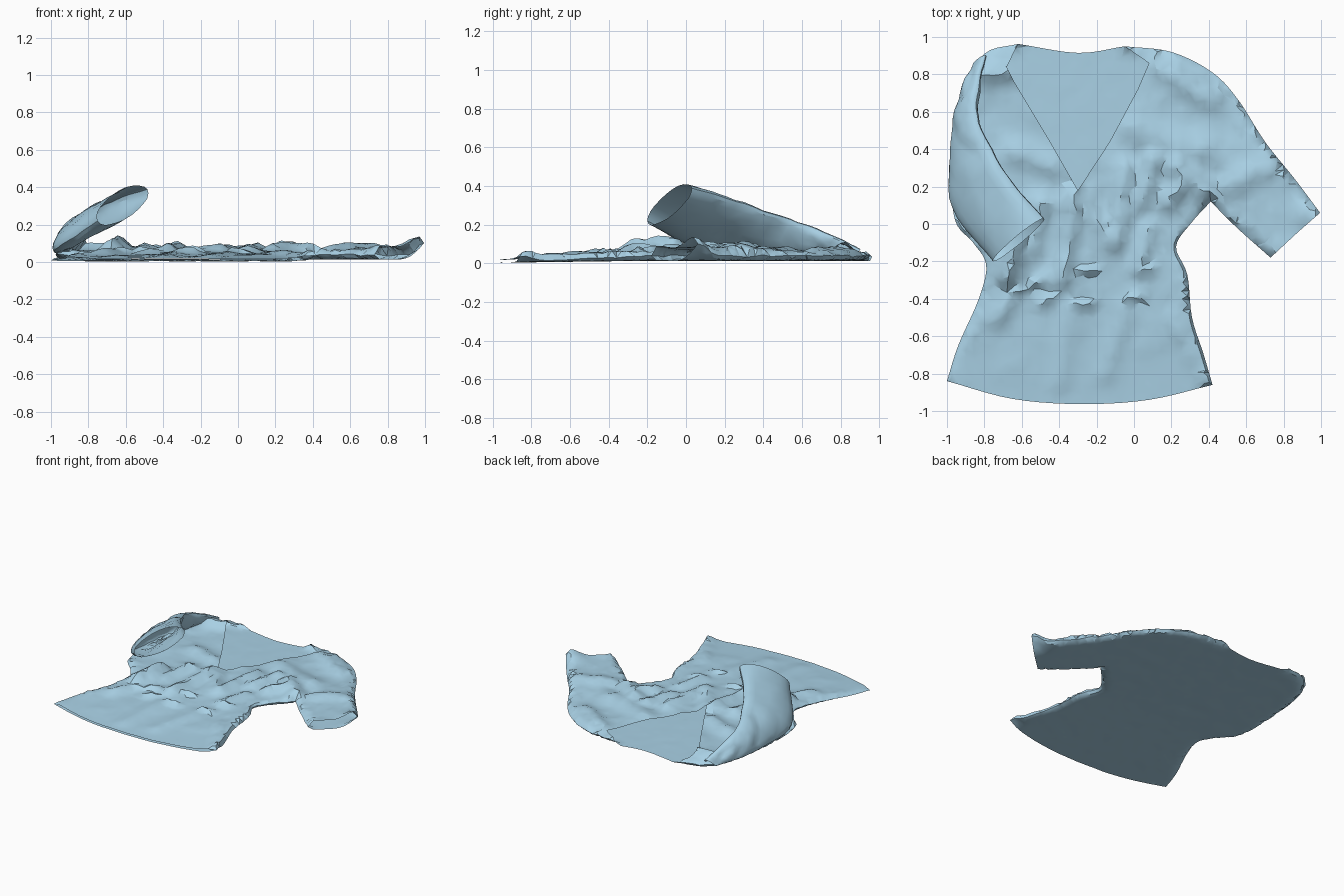
import bpy, bmesh, math, random
from mathutils import Vector, noise
from mathutils.geometry import delaunay_2d_cdt, intersect_point_line

if "Cube" in bpy.data.objects:
    bpy.data.objects.remove(bpy.data.objects["Cube"])

random.seed(4)
STEP = 0.036
cloth = bpy.data.materials.new("blue_cloth")
cloth.diffuse_color = (0.4, 0.64, 0.79, 1)
cloth.use_nodes = True
cloth.node_tree.nodes["Principled BSDF"].inputs["Base Color"].default_value = cloth.diffuse_color


def spline(pts, n):
    """Catmull-Rom curve through pts, n samples per span."""
    p = [Vector(q) for q in pts]
    p = [p[0] * 2 - p[1]] + p + [p[-1] * 2 - p[-2]]
    out = []
    for i in range(1, len(p) - 2):
        a, b, c, d = p[i - 1:i + 3]
        for k in range(n):
            t = k / n
            out.append(0.5 * (b * 2 + (c - a) * t + (a * 2 - b * 5 + c * 4 - d) * t * t
                              + (b * 3 - a - c * 3 + d) * t ** 3))
    return out + [p[-2]]


def seg_dist(p, a, b):
    q, t = intersect_point_line(p, a, b)
    t = min(1, max(0, t))
    return (p - (a + (b - a) * t)).length


def inside(p, poly):
    hit = False
    for a, b in zip(poly, poly[1:] + poly[:1]):
        if (a.y > p.y) != (b.y > p.y) and p.x < (b.x - a.x) * (p.y - a.y) / (b.y - a.y) + a.x:
            hit = not hit
    return hit


def ramp(x, stops):
    for (x0, y0), (x1, y1) in zip(stops, stops[1:]):
        if x <= x1:
            return y0 + (y1 - y0) * max(0, (x - x0) / (x1 - x0))
    return stops[-1][1]


def finish(bm, name, angle):
    me = bpy.data.meshes.new(name)
    bm.to_mesh(me)
    bm.free()
    me.materials.append(cloth)
    ob = bpy.data.objects.new(name, me)
    bpy.context.collection.objects.link(ob)
    bpy.ops.object.select_all(action='DESELECT')
    ob.select_set(True)
    bpy.context.view_layer.objects.active = ob
    bpy.ops.object.shade_smooth_by_angle(angle=math.radians(angle))


# Garment outline as chains: (points, is it an open edge)
chains = [
    ([(-1, -.84), (-.65, -.935), (-.28, -.963), (.08, -.94), (.42, -.86)], True),       # hem
    ([(.42, -.86), (.37, -.69), (.31, -.5), (.285, -.27), (.225, -.12), (.31, .01), (.41, .12)], False),
    ([(.41, .12), (.55, -.02), (.73, -.18)], False),                                    # under sleeve
    ([(.73, -.18), (.87, -.05), (.995, .06)], True),                                    # cuff
    ([(.995, .06), (.86, .24), (.7, .44), (.56, .66), (.42, .81), (.2, .92), (-.05, .95)], False),
    ([(-.05, .95), (-.3, .915), (-.62, .963)], True),                                   # back neck
    ([(-.62, .963), (-.8, .91), (-.92, .7), (-.97, .35), (-.96, .03), (-.86, -.1),
      (-.79, -.22), (-.83, -.4), (-.94, -.65), (-1, -.84)], False),
]
outline, closed = [], []
for pts, is_open in chains:
    c = spline(pts, 5)
    outline += c[:-1]
    if not is_open:
        closed += list(zip(c, c[1:]))

# V neckline cut into the front layer
vneck = [Vector(p) for p in [(-.62, .963), (-.68, .84), (-.64, .76), (-.46, .46), (-.3, .18),
                             (-.13, .44), (.02, .72), (.08, .86), (-.05, .95)]]
neck_line = [a.lerp(b, k / 5) for a, b in zip(vneck, vneck[1:]) for k in range(5)] + [vneck[-1]]
neck_poly = neck_line + spline(chains[5][0], 5)[1:-1]

# Fold ridges: x0, y0, x1, y1, height, width
folds = [
    (-.32, .17, -.38, -.3, .045, .05), (-.27, .15, -.14, -.08, .03, .04),
    (-.05, .3, -.1, -.1, .035, .05), (.1, .36, .04, .12, .04, .05),
    (.22, .3, .4, .16, .045, .06), (.18, .12, .3, .26, .05, .05),
    (-.62, .38, -.42, .3, .035, .06), (-.62, -.05, -.68, -.28, .075, .06),
    (-.58, -.2, -.72, -.5, .025, .05), (-.35, -.45, -.4, -.85, .015, .05),
    (-.05, -.45, -.15, -.8, .015, .05), (.13, .83, .4, .66, .025, .05),
    (.0, .5, .35, .4, .025, .08), (.2, -.5, .34, -.72, .02, .05),
    (.5, .2, .7, .3, .03, .06), (-.5, .1, -.55, -.15, .035, .05),
    (-.82, .8, -.68, .82, .045, .05), (.08, -.02, .02, -.25, .03, .04),
    (.27, -.1, .4, -.8, .035, .06),
]
# Small gathers along the waist
tufts = [(-.52, -.31), (-.48, -.42), (-.62, -.37), (-.26, -.26), (-.26, -.43),
         (.01, -.39), (.06, -.24)]
folds += [(x - .04, y, x + .04, y + .01, .035, .02) for x, y in tufts]
folds = [(Vector(f[:2]), Vector(f[2:4]), f[4], f[5]) for f in folds]


def heights(p):
    """Back and front layer heights at a plan position."""
    d = min(seg_dist(p, a, b) for a, b in closed)
    e = min(1, d / .055)
    env = math.sqrt(max(0, 1 - (1 - e) ** 2))
    lift = ramp(p.y, [(-.95, 0), (-.6, .5), (-.2, 1)])
    corner = .065 * math.exp(-((p.x - .99) ** 2 + (p.y - .06) ** 2) / .006)
    corner += .03 * math.exp(-((p.x - .42) ** 2 + (p.y + .84) ** 2) / .004)
    n = noise.noise((p.x * 6, p.y * 4.5, 1)) * .6 + noise.noise((p.x * 15, p.y * 13, 7)) * .3
    rim = noise.noise((p.x * 22, p.y * 22, 3)) * math.exp(-(d / .07) ** 2)
    back = .003 + lift * (.01 + (.026 + .012 * rim) * (1 - env)) + corner + .006 * abs(n) * env
    front = ramp(p.y, [(-.95, .014), (-.6, .03), (-.2, .042), (.3, .045), (.9, .042)])
    if p.x > .45:
        front += ramp(p.x, [(.45, 0), (.8, .025)])
    front += (.026 * n + .02 * rim) * lift
    front += max(h * math.exp(-(seg_dist(p, a, b) / w) ** 2) for a, b, h, w in folds)
    return back, back + env * max(front, .008)


# Shirt body and flat right sleeve: two triangulated layers joined at the side seams
verts = list(outline)
edges = [(i, (i + 1) % len(verts)) for i in range(len(verts))]
base = len(verts)
verts += neck_line[1:-1]
edges += [(i, i + 1) for i in range(base, len(verts) - 1)]
fixed = verts[:]
# Extra points just inside the seams round off the edge
for a, b in closed:
    side = (b - a).normalized()
    q = (a + b) / 2 + Vector((-side.y, side.x)) * .014
    if inside(q, outline):
        verts.append(q)
for i in range(57):
    for j in range(55):
        p = Vector((-1 + (i + random.uniform(-.3, .3)) * STEP, -.97 + (j + random.uniform(-.3, .3)) * STEP))
        if inside(p, outline) and min((p - q).length for q in fixed) > .024:
            verts.append(p)
cv, _, cf, *_ = delaunay_2d_cdt(verts, edges, [], 0, 1e-5)
zs = [heights(p) for p in cv]
bm = bmesh.new()
low = [bm.verts.new((p.x, p.y, z[0])) for p, z in zip(cv, zs)]
top = [bm.verts.new((p.x, p.y, z[1])) for p, z in zip(cv, zs)]
for f in cf:
    mid = sum((cv[i] for i in f), Vector((0, 0))) / len(f)
    if not inside(mid, outline):
        continue
    bm.faces.new([low[i] for i in reversed(f)])
    if not inside(mid, neck_poly):
        bm.faces.new([top[i] for i in f])
bmesh.ops.delete(bm, geom=[v for v in bm.verts if not v.link_faces], context='VERTS')
bmesh.ops.remove_doubles(bm, verts=bm.verts, dist=.0003)
finish(bm, "shirt_body", 32)

# Raised left sleeve: flattened tube folded up over the body
inner = spline([(-.79, .9, .07), (-.83, .74, .15), (-.83, .54, .225), (-.68, .26, .32), (-.485, .03, .39)], 6)
outer = spline([(-.86, .86, .03), (-.94, .66, .04), (-.975, .42, .05), (-.965, .08, .075), (-.75, -.2, .22)], 6)
SIDES = 22
bm = bmesh.new()
rings = []
for i, (a, b) in enumerate(zip(inner, outer)):
    t = i / (len(inner) - 1)
    j = min(i, len(inner) - 2)
    along = (inner[j + 1] + outer[j + 1]) - (inner[j] + outer[j])
    half = (a - b) / 2
    n = half.cross(along).normalized()
    n = -n if n.z < 0 else n
    thick = ramp(t, [(0, .02), (.3, .035), (.7, .06), (1, .075)])
    ring = []
    for k in range(SIDES):
        w = 2 * math.pi * k / SIDES
        p = (a + b) / 2 + half * math.cos(w) + n * thick * math.sin(w)
        crease = noise.noise(p * 9) * .02 + noise.noise(p * 20) * .014
        p += n * crease * (1 - .6 * t) * (.5 + .5 * abs(math.sin(w)))
        p.z = max(p.z, .015)
        p.x = max(p.x, -.995)
        ring.append(bm.verts.new(p))
    rings.append(ring)
for r, s in zip(rings, rings[1:]):
    for k in range(SIDES):
        m = (k + 1) % SIDES
        bm.faces.new((r[k], r[m], s[m], s[k]))
bmesh.ops.triangulate(bm, faces=bm.faces)
bmesh.ops.recalc_face_normals(bm, faces=bm.faces)
finish(bm, "left_sleeve", 30)
